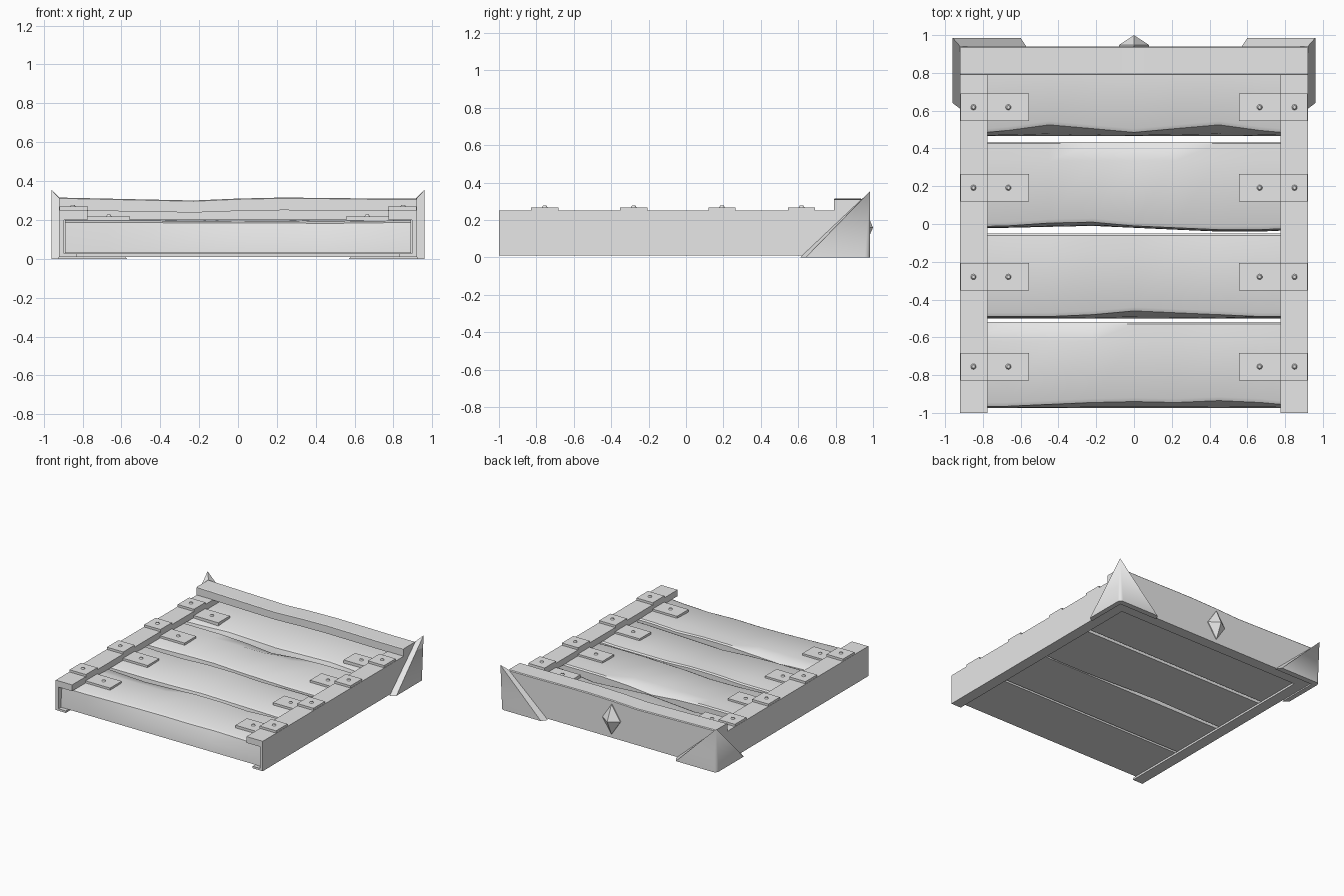
import bpy, bmesh, math
from mathutils import Vector

if "Cube" in bpy.data.objects:
    bpy.data.objects.remove(bpy.data.objects["Cube"])

GREY = (0.8, 0.8, 0.8, 1)
mat = bpy.data.materials.new("plain grey")
mat.use_nodes = True
mat.diffuse_color = GREY
next(n for n in mat.node_tree.nodes
     if n.type == 'BSDF_PRINCIPLED').inputs["Base Color"].default_value = GREY


def finish(name, bm, smooth=None):
    bmesh.ops.recalc_face_normals(bm, faces=bm.faces)
    me = bpy.data.meshes.new(name)
    bm.to_mesh(me)
    bm.free()
    me.materials.append(mat)
    ob = bpy.data.objects.new(name, me)
    bpy.context.collection.objects.link(ob)
    if smooth:
        bpy.ops.object.select_all(action='DESELECT')
        ob.select_set(True)
        bpy.context.view_layer.objects.active = ob
        bpy.ops.object.shade_smooth_by_angle(angle=math.radians(smooth))
    return ob


def loft(name, sections, smooth=None):
    """Join matching closed sections and cap both ends."""
    bm = bmesh.new()
    rings = [[bm.verts.new(p) for p in s] for s in sections]
    n = len(rings[0])
    for a, b in zip(rings, rings[1:]):
        for i in range(n):
            j = (i + 1) % n
            bm.faces.new((a[i], a[j], b[j], b[i]))
    bm.faces.new(rings[0])
    bm.faces.new(rings[-1])
    return finish(name, bm, smooth)


def box(name, x0, x1, y0, y1, z0, z1):
    return loft(name, [[(x0, y0, z), (x1, y0, z), (x1, y1, z), (x0, y1, z)]
                       for z in (z0, z1)])


def rivet(name, x, y, z):
    bm = bmesh.new()
    bmesh.ops.create_cone(bm, cap_ends=True, segments=10,
                          radius1=0.016, radius2=0.009, depth=0.012)
    bmesh.ops.translate(bm, verts=bm.verts, vec=(x, y, z + 0.004))
    finish(name, bm, 40)


# Wavy planks: front and back limits, bottom shift, front top setback, back dip
STATIONS = [-0.89, -0.67, -0.45, -0.22, 0, 0.22, 0.45, 0.67, 0.89]
planks = [
    (-0.975, -0.52, [0] * 9,
     [1, 1, 2, 3, 3.5, 3, 4, 3, 1], [0, 1, 2, 1, 0, 0, 1, 0, 0]),
    (-0.50, -0.05, [0] * 9,
     [1, 1, 1, 2, 4, 3, 2, 1, 1], [0, 1, 1, 0, 0, 1, 1, 1, 0]),
    (-0.02, 0.435, [0, 0, 0.5, 1, 0, -1, -2, -2, -1],
     [0.5, 1, 2, 2, 1, 1, 1, 1, 1], [0, 0, 0, 1, 3, 1, 0, 0, 0]),
    (0.465, 0.92, [0] * 9,
     [1, 3, 6, 4, 2, 4, 6, 3, 1], [0] * 9),
]
for k, (y0, y1, shift, setback, dip) in enumerate(planks):
    sections = []
    for x, sh, sb, d in zip(STATIONS, shift, setback, dip):
        f = y0 + sh * 0.01
        top = f + sb * 0.01
        sag = 0.2 - 0.002 * sb
        sections.append([(x, f, 0.03), (x, f + sb * 0.002, 0.10),
                         (x, top, sag - 0.01), (x, top + 0.02, sag),
                         (x, y1 - 0.10, 0.203), (x, y1 - 0.01, 0.2 - d * 0.01),
                         (x, y1, 0.19 - d * 0.01), (x, y1, 0.03)])
    loft(f"plank_{k + 1}", sections, 35)

# Side channels, clips, rivets and rear corner guards
for side, s in (("left", 1), ("right", -1)):
    channel = [(0.775, 0.25), (0.92, 0.25), (0.92, 0.01), (0.83, 0.01),
               (0.83, 0.026), (0.895, 0.026), (0.895, 0.2), (0.775, 0.2)]
    loft(f"{side}_side_channel",
         [[(s * x, y, z) for x, z in channel] for y in (-1, 0.918)])

    for k, y in enumerate((-0.755, -0.28, 0.192, 0.618)):
        lo, hi = y - 0.073, y + 0.073
        box(f"{side}_outer_clip_{k + 1}", s * 0.773, s * 0.918, lo, hi, 0.245, 0.268)
        box(f"{side}_inner_clip_{k + 1}", s * 0.557, s * 0.80, lo, hi, 0.19, 0.217)
        rivet(f"{side}_outer_rivet_{k + 1}", s * 0.85, y, 0.268)
        rivet(f"{side}_inner_rivet_{k + 1}", s * 0.665, y, 0.217)

    # Two triangular wings meeting at a rounded corner
    bm = bmesh.new()
    r = 0.03
    outline = [(0.96, 0.64)]
    for i in range(5):
        a = math.pi / 2 * i / 4
        outline.append((0.96 - r + r * math.cos(a), 0.985 - r + r * math.sin(a)))
    outline.append((0.60, 0.985))
    outer = [bm.verts.new((s * x, y, 0)) for x, y in outline]
    inner = [bm.verts.new((s * x, y, 0))
             for x, y in ((0.92, 0.61), (0.92, 0.94), (0.57, 0.94))]
    tip = bm.verts.new((s * 0.96, 0.985, 0.355))
    low_tip = bm.verts.new((s * 0.92, 0.94, 0.312))
    for a, b in zip(outer, outer[1:]):
        bm.faces.new((a, b, tip))
    for a, b in zip(inner, inner[1:]):
        bm.faces.new((a, b, low_tip))
    bm.faces.new((outer[0], tip, low_tip, inner[0]))
    bm.faces.new((outer[-1], tip, low_tip, inner[-1]))
    bm.faces.new(outer[:4] + [inner[1], inner[0]])
    bm.faces.new(outer[3:] + [inner[2], inner[1]])
    finish(f"{side}_corner_guard", bm, 40)

# Rear channel with a wavy upper lip
wave = [0.5, 0, -0.5, -1, 0, 0.5, 0.3, 0, 0]
sections = []
for x, w in zip(STATIONS, wave):
    x *= 0.92 / 0.89
    t, u = 0.31 + w * 0.01, 0.246 + w * 0.008
    sections.append([(x, 0.79, t - 0.004), (x, 0.796, t), (x, 0.934, t),
                     (x, 0.94, t - 0.006), (x, 0.94, 0.01), (x, 0.85, 0.01),
                     (x, 0.85, 0.026), (x, 0.915, 0.026), (x, 0.915, u),
                     (x, 0.79, u)])
loft("rear_channel", sections, 30)

# Faceted diamond stud on the rear
bm = bmesh.new()
rim = [bm.verts.new(p) for p in ((-0.08, 0.947, 0.16), (0, 0.947, 0.28),
                                 (0.08, 0.947, 0.16), (0, 0.947, 0.04))]
base = [bm.verts.new(v.co - Vector((0, 0.012, 0))) for v in rim]
peak = bm.verts.new((0, 1, 0.16))
for i in range(4):
    j = (i + 1) % 4
    bm.faces.new((rim[i], rim[j], peak))
    bm.faces.new((base[i], base[j], rim[j], rim[i]))
bm.faces.new(base)
finish("rear_diamond_stud", bm)
